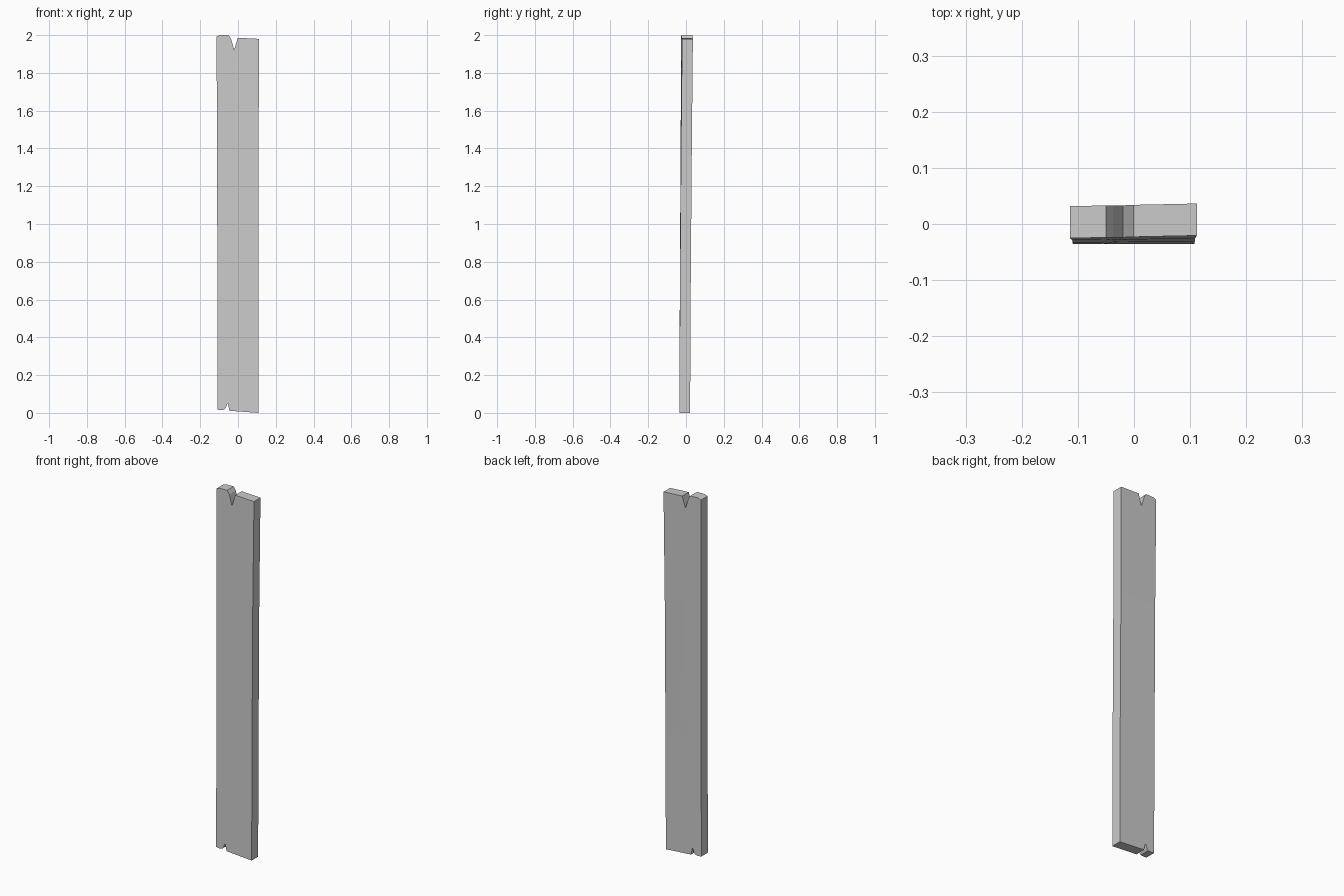
import bpy, bmesh

if "Cube" in bpy.data.objects:
    bpy.data.objects.remove(bpy.data.objects["Cube"])

# Matching points along the notched top and bottom ends (x, z)
top = [(-0.114, 1.993), (-0.095, 2.0), (-0.05, 2.0), (-0.037, 1.98),
       (-0.02, 1.922), (-0.001, 1.986), (0.112, 1.98)]
bottom = [(-0.109, 0.017), (-0.09, 0.015), (-0.073, 0.017), (-0.065, 0.025),
          (-0.055, 0.052), (-0.045, 0.011), (0.108, 0.0)]
# Rows between the ends: height, width scale
rows = [(0.65, 0.99), (1.4, 0.98)]


def centre_y(x, z):
    """Slight backward lean with a small twist towards the top."""
    t = z / 2
    return -0.0068 + 0.0125 * t ** 1.3 + 0.022 * x * t * t


bm = bmesh.new()


def sheet(side):
    """Grid of vertices for the front (-1) or back (+1) face."""
    grid = []
    for (xt, zt), (xb, zb) in zip(top, bottom):
        pts = [(xb, zb)]
        pts += [((xb + (xt - xb) * z / 2) * s, z) for z, s in rows]
        pts += [(xt, zt)]
        grid.append([bm.verts.new((x, centre_y(x, z) + side * 0.0285, z)) for x, z in pts])
    return grid


front, back = sheet(-1), sheet(1)
cols, levels = len(top), len(rows) + 2

# Broad faces
for g in (front, back):
    for i in range(cols - 1):
        for j in range(levels - 1):
            bm.faces.new((g[i][j], g[i + 1][j], g[i + 1][j + 1], g[i][j + 1]))
# Notched ends
for j in (0, levels - 1):
    for i in range(cols - 1):
        bm.faces.new((front[i][j], front[i + 1][j], back[i + 1][j], back[i][j]))
# Long narrow edges
for i in (0, cols - 1):
    for j in range(levels - 1):
        bm.faces.new((front[i][j], front[i][j + 1], back[i][j + 1], back[i][j]))

bmesh.ops.recalc_face_normals(bm, faces=bm.faces)
mesh = bpy.data.meshes.new("wooden_plank")
bm.to_mesh(mesh)
bm.free()
plank = bpy.data.objects.new("wooden_plank", mesh)
bpy.context.collection.objects.link(plank)
